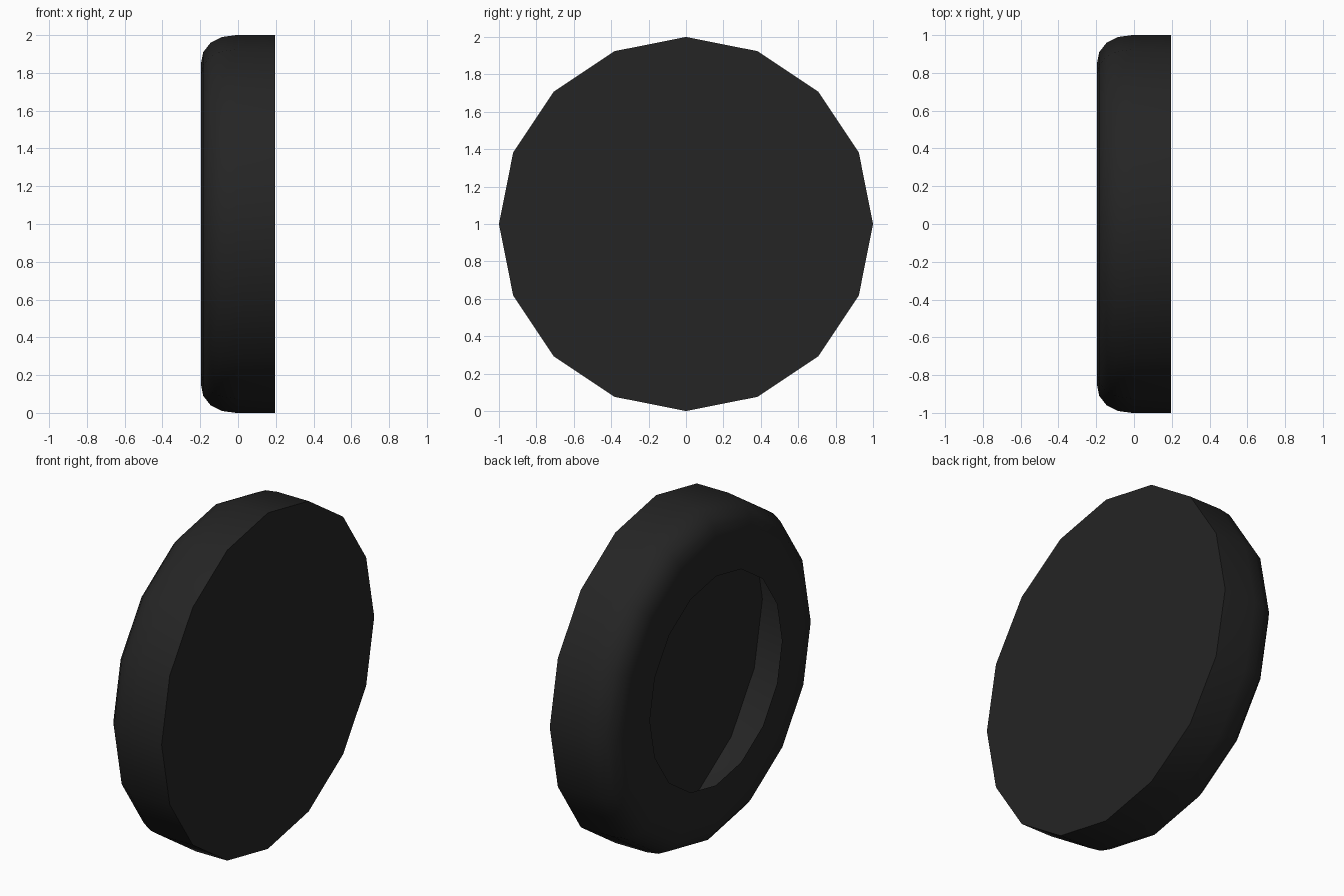
import bpy, bmesh, math

if "Cube" in bpy.data.objects:
    bpy.data.objects.remove(bpy.data.objects["Cube"])

SIDES = 16
HALF = 0.197
# Profile (x, radius) from the flat cap, over the rounded shoulder, to the open rim
PROFILE = [(HALF, 1.0), (-0.01, 1.0), (-0.085, 0.99), (-0.145, 0.96),
           (-0.184, 0.91), (-HALF, 0.845), (-HALF, 0.622)]

rubber = bpy.data.materials.new("black_rubber")
rubber.diffuse_color = (0.018, 0.018, 0.018, 1.0)
rubber.use_nodes = True
rubber.node_tree.nodes["Principled BSDF"].inputs["Base Color"].default_value = rubber.diffuse_color

bm = bmesh.new()
rings = []
for x, r in PROFILE:
    ring = []
    for i in range(SIDES):
        a = 2 * math.pi * i / SIDES
        ring.append(bm.verts.new((x, r * math.cos(a), r * math.sin(a))))
    rings.append(ring)

# Hollow tyre shell: tread, shoulder and side wall
for a, b in zip(rings, rings[1:]):
    for i in range(SIDES):
        j = (i + 1) % SIDES
        bm.faces.new((a[i], a[j], b[j], b[i]))
# Flat cap on the right side
bm.faces.new(rings[0])

# Point all faces outwards
bm.normal_update()
flip = [f for f in bm.faces if f.normal.dot(f.calc_center_median()) < 0]
bmesh.ops.reverse_faces(bm, faces=flip)

mesh = bpy.data.meshes.new("wheel")
bm.to_mesh(mesh)
bm.free()
mesh.materials.append(rubber)
wheel = bpy.data.objects.new("wheel", mesh)
wheel.location.z = 1.0
bpy.context.collection.objects.link(wheel)

# Smooth tread with a sharp edge at the cap
bpy.context.view_layer.objects.active = wheel
wheel.select_set(True)
bpy.ops.object.shade_smooth_by_angle(angle=math.radians(40))
